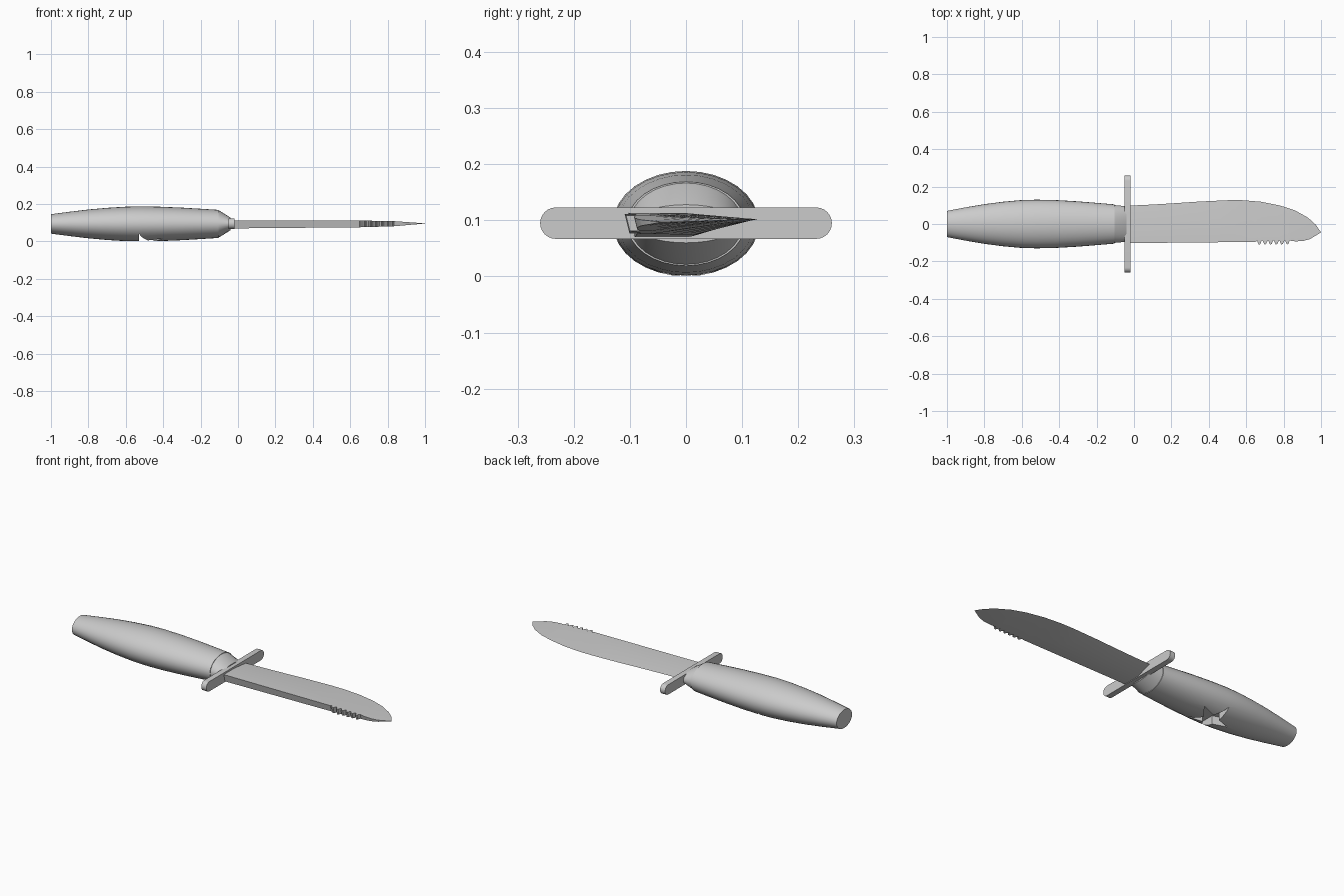
import bpy, bmesh, math

if "Cube" in bpy.data.objects:
    bpy.data.objects.remove(bpy.data.objects["Cube"])

ZC = 0.094  # height of the long axis

steel = bpy.data.materials.new("grey")
steel.diffuse_color = (0.6, 0.6, 0.6, 1)
steel.use_nodes = True
steel.node_tree.nodes["Principled BSDF"].inputs["Base Color"].default_value = steel.diffuse_color


def lerp(table, x):
    """Piecewise linear lookup in a list of (x, value)."""
    for (x0, a), (x1, b) in zip(table, table[1:]):
        if x <= x1:
            return a + (b - a) * max(0, x - x0) / (x1 - x0)
    return table[-1][1]


def loft(name, rings, smooth=None):
    """Skin closed rings of points and cap both ends."""
    bm = bmesh.new()
    loops = [[bm.verts.new(p) for p in ring] for ring in rings]
    n = len(loops[0])
    for a, b in zip(loops, loops[1:]):
        for i in range(n):
            j = (i + 1) % n
            bm.faces.new((a[i], a[j], b[j], b[i]))
    bm.faces.new(loops[0][::-1])
    bm.faces.new(loops[-1])
    bmesh.ops.remove_doubles(bm, verts=bm.verts, dist=1e-5)
    bmesh.ops.recalc_face_normals(bm, faces=bm.faces)
    me = bpy.data.meshes.new(name)
    bm.to_mesh(me)
    bm.free()
    me.materials.append(steel)
    ob = bpy.data.objects.new(name, me)
    bpy.context.collection.objects.link(ob)
    if smooth:
        bpy.ops.object.select_all(action='DESELECT')
        ob.select_set(True)
        bpy.context.view_layer.objects.active = ob
        bpy.ops.object.shade_smooth_by_angle(angle=math.radians(smooth))
    return ob


def ellipse(x, ry, rz, n=32):
    return [(x, ry * math.cos(2 * math.pi * i / n), ZC + rz * math.sin(2 * math.pi * i / n))
            for i in range(n)]


# Barrel-shaped handle
handle = loft("handle", [ellipse(*s) for s in (
    (-1, .07, .052), (-.9, .089, .065), (-.8, .106, .077), (-.7, .119, .086),
    (-.6, .128, .092), (-.52, .130, .094), (-.42, .128, .092), (-.3, .121, .087),
    (-.2, .113, .081), (-.105, .105, .075))], 30)

# Star recess in the underside of the handle
star = []
for i in range(10):
    r = .114 if i % 2 == 0 else .114 * .382
    a = math.pi + i * math.pi / 5
    star.append((-.495 + r * math.cos(a), r * math.sin(a)))
cutter = loft("star_cutter", [[(x, y, z) for x, y in star] for z in (-.05, .05)])
cutter.hide_render = True
cutter.hide_viewport = True
cut = handle.modifiers.new("star_recess", 'BOOLEAN')
cut.operation = 'DIFFERENCE'
cut.solver = 'EXACT'
cut.object = cutter

# Collar tapering into the guard
loft("collar", [ellipse(-.106, .101, .073), ellipse(-.095, .1, .068),
                ellipse(-.04, .095, .034)], 30)

# Cross guard with rounded ends
outline = []
for side in (1, -1):
    for k in range(13):
        a = -math.pi / 2 + math.pi * k / 12
        outline.append((side * (.232 + .028 * math.cos(a)), .095 + side * .028 * math.sin(a)))
loft("guard", [[(x, y, z) for y, z in outline] for x in (-.05, -.018)], 30)

# Blade tables along its length: cutting edge, grind line, spine, top and bottom
edge = [(-.03, .098), (.1, .104), (.2, .110), (.35, .120), (.5, .127), (.58, .127),
        (.68, .119), (.78, .099), (.86, .073), (.93, .034), (.97, -.002), (1, -.045)]
grind = [(-.03, -.006), (.25, .004), (.46, .004), (.54, -.025), (.62, -.07), (1, -.07)]
spine = [(-.03, -.098), (.65, -.092), (.9, -.09), (.94, -.08), (1, -.045)]
top = [(-.03, .113), (.65, .112), (.83, .109), (1, .097)]
bottom = [(-.03, .070), (.65, .076), (.83, .081), (1, .096)]

xs = {p[0] for p in edge + grind + spine + top}
teeth = {}
for i in range(6):  # saw teeth on the spine
    x = .658 + i * .03
    teeth[x] = -.086
    teeth[x + .009] = -.106
    teeth[x + .018] = -.104
    teeth[x + .026] = -.086
xs |= set(teeth)

rings = []
for x in sorted(xs):
    ye, ys = lerp(edge, x), teeth.get(x, lerp(spine, x))
    yr = min(max(lerp(grind, x), ys + .012), ye)
    zt, zb = lerp(top, x), lerp(bottom, x)
    skew = .25 * (zt - zb)
    if x >= 1:
        rings.append([(x, ye, .097)] * 5)
        continue
    ze = .102 - .005 * max(0, (x - .8) / .2)
    rings.append([(x, ys - skew * .4, zt), (x, yr, zt), (x, ye, ze),
                  (x, min(yr + skew, ye), zb), (x, ys + skew * .6, zb)])
# The tip ring collapses to a point, so it is built as a tiny section
rings[-1] = [(1, -.045 + .0005 * math.cos(a), .097 + .0005 * math.sin(a))
             for a in (2.4, 1.6, 0, -1.6, -2.4)]
loft("blade", rings, 20)
